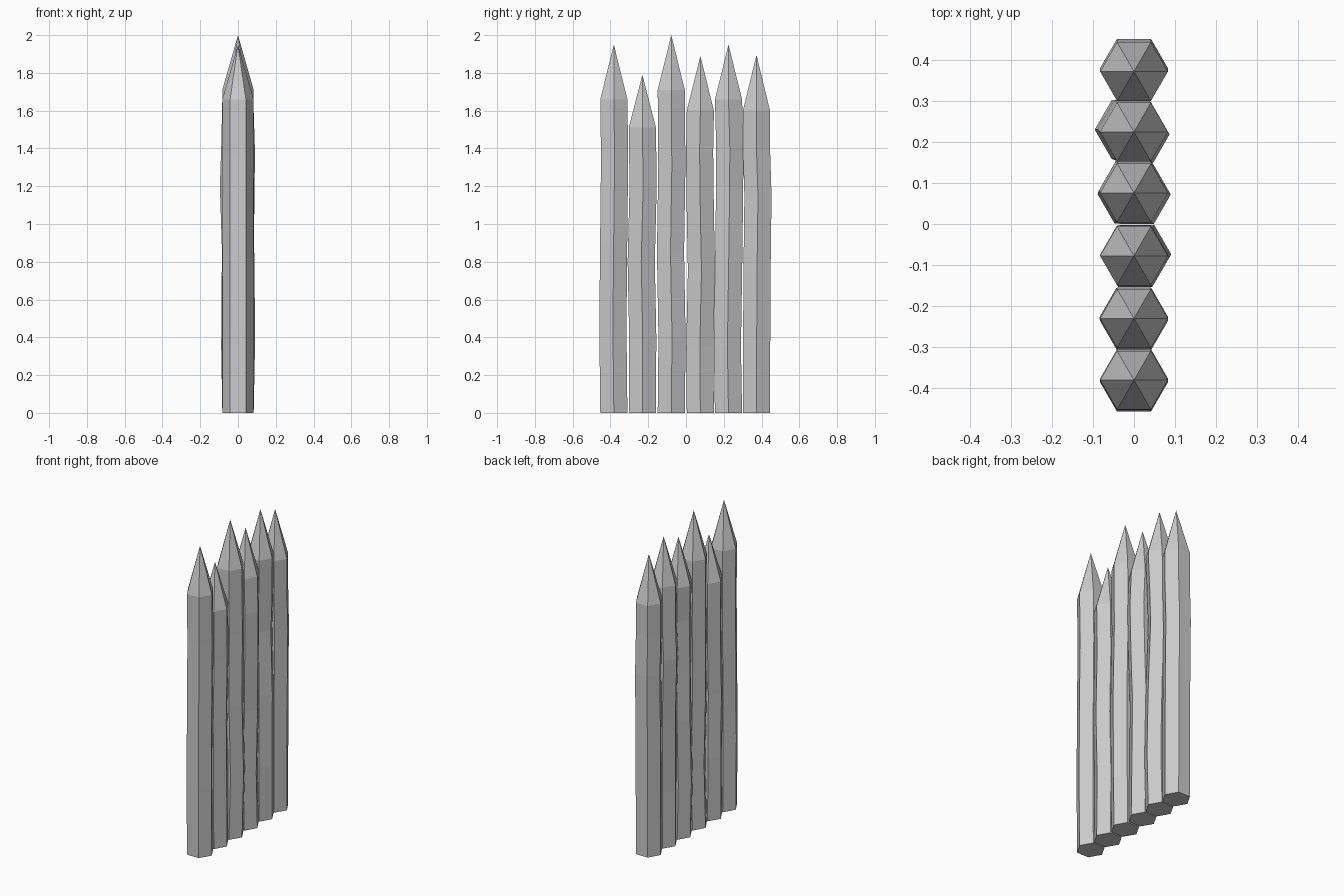
import bpy, bmesh, math

R = 0.083  # hexagon radius, corners on the x axis

# y centre, shoulder height, tip height, sideways bends (height, dx, dy)
STAKES = [
    (-0.382, 1.66, 1.95, [(0.45, 0.0, -0.005), (0.9, 0.0, -0.001), (1.35, 0.0, 0.004)]),
    (-0.231, 1.51, 1.79, [(0.4, -0.002, 0.002), (0.8, 0.0, -0.006), (1.2, 0.0, 0.004)]),
    (-0.078, 1.71, 2.00, [(0.4, 0.008, 0.004), (0.85, 0.003, -0.004), (1.3, 0.0, 0.003)]),
    (0.076, 1.60, 1.89, [(0.35, -0.006, -0.003), (0.75, -0.003, 0.006), (1.05, 0.003, 0.0), (1.38, 0.007, -0.004)]),
    (0.225, 1.66, 1.95, [(0.35, 0.004, -0.006), (0.8, 0.0, 0.001), (1.2, -0.013, 0.006), (1.4, -0.006, 0.007)]),
    (0.373, 1.60, 1.895, [(0.35, 0.0, 0.001), (0.75, 0.0, 0.003), (1.15, 0.0, 0.008), (1.4, 0.0, 0.0)]),
]


def stake(name, y0, shoulder, tip, bends):
    bm = bmesh.new()
    rings = []
    # slightly crooked hexagonal shaft
    for z, dx, dy in [(0, 0, 0)] + bends + [(shoulder, 0, 0)]:
        rings.append([bm.verts.new((dx + R * math.cos(i * math.pi / 3),
                                    y0 + dy + R * math.sin(i * math.pi / 3), z))
                      for i in range(6)])
    for a, b in zip(rings, rings[1:]):
        for i in range(6):
            j = (i + 1) % 6
            bm.faces.new((a[i], a[j], b[j], b[i]))
    bm.faces.new(rings[0][::-1])
    # sharpened point
    apex = bm.verts.new((0, y0, tip))
    for i in range(6):
        bm.faces.new((rings[-1][i], rings[-1][(i + 1) % 6], apex))
    mesh = bpy.data.meshes.new(name)
    bm.to_mesh(mesh)
    bm.free()
    bpy.context.collection.objects.link(bpy.data.objects.new(name, mesh))


for n, s in enumerate(STAKES, 1):
    stake(f"fence_stake_{n}", *s)
